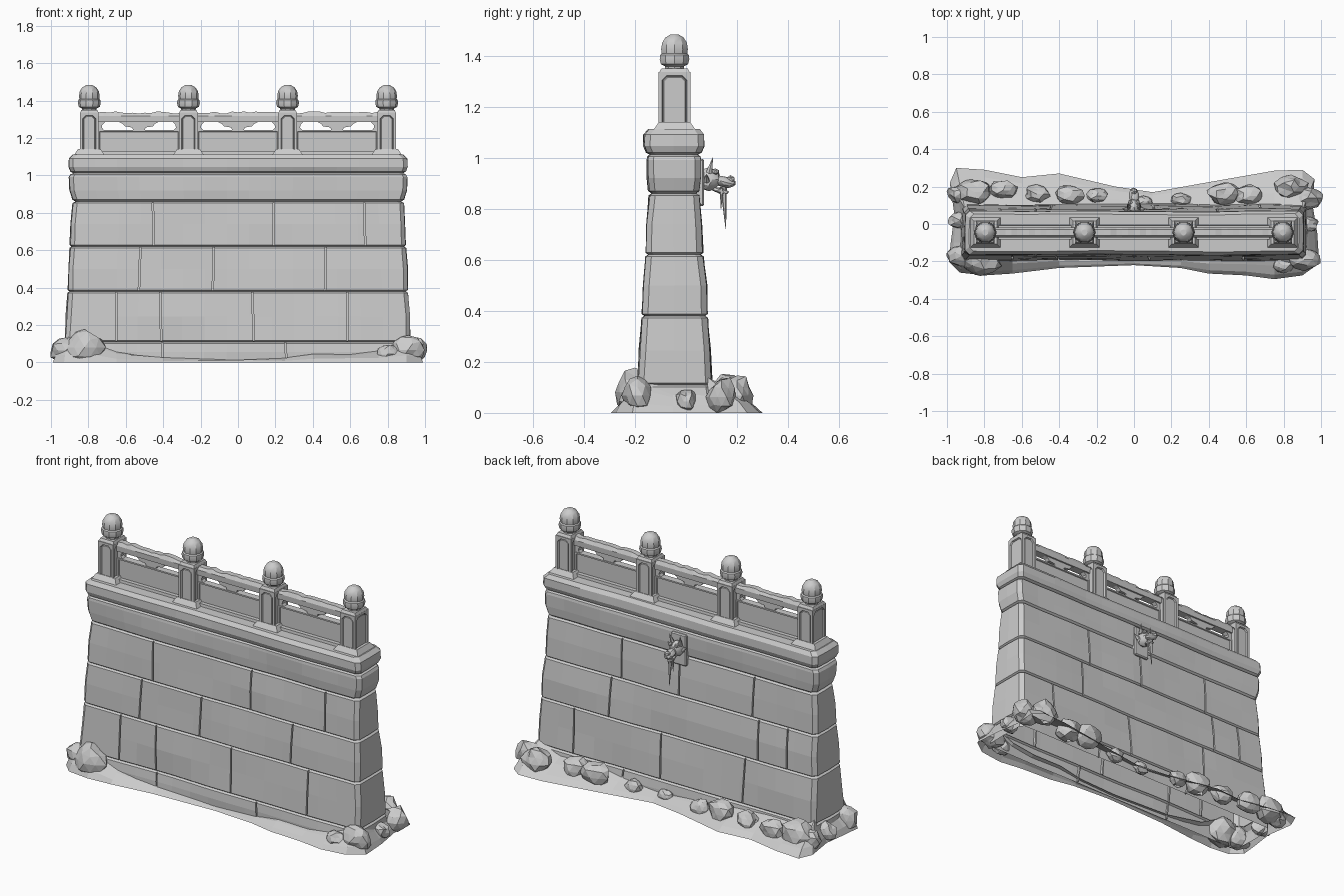
import bpy, bmesh, math, random
from mathutils import Vector, Matrix, noise

random.seed(4)
if bpy.data.objects.get("Cube"):
    bpy.data.objects.remove(bpy.data.objects["Cube"])

stone = bpy.data.materials.new("pale_grey_stone")
stone.use_nodes = True
stone.diffuse_color = (0.6, 0.6, 0.6, 1)
stone.node_tree.nodes["Principled BSDF"].inputs["Base Color"].default_value = (0.6, 0.6, 0.6, 1)
MID = -0.045  # centre line of wall and railing in y


def finish(bm, name, smooth=None):
    bmesh.ops.recalc_face_normals(bm, faces=bm.faces)
    me = bpy.data.meshes.new(name)
    bm.to_mesh(me)
    bm.free()
    ob = bpy.data.objects.new(name, me)
    bpy.context.collection.objects.link(ob)
    me.materials.append(stone)
    bpy.ops.object.select_all(action='DESELECT')
    ob.select_set(True)
    bpy.context.view_layer.objects.active = ob
    if smooth:
        bpy.ops.object.shade_smooth_by_angle(angle=math.radians(smooth))
    return ob


def loft(bm, rings, caps=(True, True)):
    rows = [[bm.verts.new(p) for p in r] for r in rings]
    n = len(rows[0])
    for a, b in zip(rows, rows[1:]):
        for i in range(n):
            j = (i + 1) % n
            bm.faces.new((a[i], a[j], b[j], b[i]))
    if caps[0]:
        bm.faces.new(rows[0][::-1])
    if caps[1]:
        bm.faces.new(rows[-1])


def rect(hx, y0, y1, z, cx=0):
    return [(cx - hx, y0, z), (cx + hx, y0, z), (cx + hx, y1, z), (cx - hx, y1, z)]


def box(bm, cx, cy, z0, z1, hx, hy, bev=0.0, top=1.0):
    part = bmesh.new()
    loft(part, [rect(hx, cy - hy, cy + hy, z0, cx), rect(hx * top, cy - hy * top, cy + hy * top, z1, cx)])
    if bev:
        bmesh.ops.bevel(part, geom=part.edges[:], offset=bev, segments=1, affect='EDGES')
    merge(bm, part)


def merge(bm, part):
    bmesh.ops.recalc_face_normals(part, faces=part.faces)
    tmp = bpy.data.meshes.new("tmp")
    part.to_mesh(tmp)
    part.free()
    bm.from_mesh(tmp)
    bpy.data.meshes.remove(tmp)


def ball(bm, centre, size, rough=0.0, sub=2, rot=None, floor=False):
    part = bmesh.new()
    bmesh.ops.create_icosphere(part, subdivisions=sub, radius=1)
    off = Vector((random.random() * 9, random.random() * 9, 0))
    for v in part.verts:
        v.co *= 1 + rough * noise.noise(v.co * 1.3 + off)
        p = Vector([a * b for a, b in zip(v.co, size)])
        v.co = (rot @ p if rot else p) + Vector(centre)
        if floor:
            v.co.z = max(v.co.z, 0)
    merge(bm, part)


def spike(bm, a, b, r, sides=6, r2=0.001):
    a, b = Vector(a), Vector(b)
    q = (b - a).to_track_quat('Z', 'Y').to_matrix().to_4x4()
    bmesh.ops.create_cone(bm, cap_ends=True, segments=sides, radius1=r, radius2=r2,
                          depth=(b - a).length, matrix=Matrix.Translation((a + b) / 2) @ q)


# Wall body: chamfered rings with a sunk groove between the courses
def wall_size(z):
    t = z / 0.86
    return 0.925 - 0.04 * t, -0.195 + 0.052 * t, 0.108 - 0.058 * t


def wall_ring(z, hx, y0, y1, c=0.022, n=15):
    xs = [-hx + c + (2 * hx - 2 * c) * i / n for i in range(n + 1)]
    ym = (y0 + y1) / 2
    pts = [(x, y0) for x in xs] + [(hx, y0 + c), (hx + 0.004, ym), (hx, y1 - c)]
    pts += [(x, y1) for x in reversed(xs)] + [(-hx, y1 - c), (-hx - 0.004, ym), (-hx, y0 + c)]
    out = []
    for x, y in pts:
        w = noise.noise(Vector((x * 3, y * 6, z * 5))) * 0.007
        out.append((x + w * (abs(x) > hx - 0.03), y + w, z))
    return out


joints = [0, 0.11, 0.38, 0.62, 0.86]
rings = []
for lo, hi in zip(joints, joints[1:]):
    for k, z in enumerate((lo, lo + 0.008, (lo + hi) / 2, hi - 0.008)):
        hx, y0, y1 = wall_size(z)
        d = 0.011 if k == 0 and lo else -0.003 * (k == 2)
        rings.append(wall_ring(z, hx - d, y0 + d, y1 - d))
for z, hx, y0, y1 in ((0.86, 0.868, -0.132, 0.038), (0.87, 0.885, -0.145, 0.05), (0.92, 0.9, -0.15, 0.056),
                      (0.99, 0.903, -0.152, 0.058), (1.005, 0.895, -0.15, 0.055), (1.012, 0.88, -0.14, 0.045),
                      (1.02, 0.895, -0.155, 0.06), (1.045, 0.905, -0.165, 0.07),
                      (1.09, 0.903, -0.163, 0.068), (1.112, 0.88, -0.145, 0.052)):
    rings.append(wall_ring(z, hx, y0, y1))
bm = bmesh.new()
loft(bm, rings)
wall = finish(bm, "wall_body")

# Upright joints between blocks, cut as thin slots on both faces
front = [(-0.4, 0.26), (-0.65, -0.41, 0.085, 0.585), (-0.53, -0.135, 0.465), (-0.45, 0.19, 0.68)]
back = [(-0.3, 0.35), (-0.44, 0.1, 0.67), (-0.72, -0.53, 0.45), (-0.48, 0.0, 0.38)]
bm = bmesh.new()
for side, rows in ((1, front), (2, back)):
    for r, row in enumerate(rows):
        for x in row:
            lean, ends = random.uniform(-0.01, 0.01), []
            for z, dx in ((joints[r] + 0.004, 0), (joints[r + 1] - 0.004, lean)):
                y = wall_size(z)[side]
                ends.append(rect(0.004, y - (0.03 if side == 1 else 0.012),
                                 y + (0.012 if side == 1 else 0.03), z, x + dx))
            loft(bm, ends)
cutter = finish(bm, "joint_cutter")
cutter.hide_render = True
mod = wall.modifiers.new("joints", 'BOOLEAN')
mod.operation, mod.solver, mod.object = 'DIFFERENCE', 'EXACT', cutter
bpy.context.view_layer.objects.active = wall
bpy.ops.object.modifier_apply(modifier="joints")
bpy.data.objects.remove(cutter)
bm = bmesh.new()
bm.from_mesh(wall.data)  # the wall is open underneath
bmesh.ops.delete(bm, geom=[f for f in bm.faces if all(v.co.z < 0.002 for v in f.verts)], context='FACES')
bm.to_mesh(wall.data)
bm.free()

# Earth skirt: outline points with the height where the earth meets the wall
outline = [(-0.99, -0.2, .14), (-0.93, -0.26, .15), (-0.8, -0.275, .15), (-0.65, -0.265, .07), (-0.4, -0.235, .025),
           (0, -0.22, .01), (0.25, -0.235, .02), (0.4, -0.265, .05), (0.6, -0.275, .05), (0.75, -0.295, .07),
           (0.9, -0.275, .13), (0.99, -0.21, .14), (0.98, -0.05, .1), (0.955, 0.1, .1), (0.965, 0.24, .14),
           (0.9, 0.29, .14), (0.75, 0.285, .09), (0.55, 0.25, .1), (0.35, 0.215, .07), (0.1, 0.17, .05),
           (-0.1, 0.2, .06), (-0.4, 0.27, .09), (-0.6, 0.25, .1), (-0.8, 0.29, .1), (-0.95, 0.3, .14),
           (-0.985, 0.22, .14), (-0.96, 0.05, .1), (-0.98, -0.1, .1)]
levels = [[], [], [], []]
for x, y, h in outline:
    inner = Vector((max(-0.905, min(0.905, x)), max(-0.175, min(0.085, y)), h))
    outer = Vector((x, y, 0))
    for lev, t, z in zip(levels, (0, 0.2, 0.6, 1), (0, 0.25, 0.6, 1)):
        p = outer.lerp(inner, t)
        p.z = h * z + (random.uniform(0, 0.012) if 0 < t < 1 else 0)
        lev.append(p)
bm = bmesh.new()
loft(bm, levels, (False, False))
finish(bm, "earth_skirt")

# Boulders heaped against the corners and the back
bm = bmesh.new()
for x, y, r in ((-0.82, -0.2, 0.09), (-0.92, -0.17, 0.07), (0.91, -0.19, 0.075), (0.8, -0.22, 0.05),
                (0.93, 0.0, 0.05), (-0.93, 0.02, 0.055), (0.93, 0.14, 0.07), (0.84, 0.2, 0.075), (0.62, 0.15, 0.07),
                (0.48, 0.16, 0.075), (0.25, 0.13, 0.045), (0.05, 0.12, 0.04), (-0.2, 0.15, 0.05),
                (-0.34, 0.15, 0.07), (-0.52, 0.16, 0.06), (-0.7, 0.18, 0.065), (-0.85, 0.17, 0.085),
                (-0.93, 0.16, 0.06)):
    ball(bm, (x, y, r * 0.9), (r * 1.15, r * 0.8, r), 0.35, floor=True)
bmesh.ops.delete(bm, geom=[f for f in bm.faces if all(v.co.z < 0.001 for v in f.verts)], context='FACES')
finish(bm, "boulders")

# Railing posts with sunken clipped-corner panels
posts = [-0.795, -0.265, 0.265, 0.795]
for n, px in enumerate(posts):
    bm = bmesh.new()
    box(bm, px, MID, 1.105, 1.335, 0.05, 0.063)
    sides = [f for f in bm.faces if abs(f.normal.z) < 0.5]
    bmesh.ops.inset_individual(bm, faces=sides, thickness=0.02)
    bmesh.ops.bevel(bm, geom=list({v for f in sides for v in f.verts}), offset=0.018, segments=1, affect='VERTICES')
    panels = [f for f in bm.faces if len(f.verts) == 8 and abs(f.normal.z) < 0.5 and f.calc_area() > 0.004]
    bmesh.ops.inset_individual(bm, faces=panels, thickness=0.004, depth=-0.01)
    bmesh.ops.inset_individual(bm, faces=panels, thickness=0.004, depth=0.005)
    box(bm, px, MID, 1.333, 1.35, 0.05, 0.06, top=0.85)
    box(bm, px, MID, 1.105, 1.14, 0.085, 0.085, top=0.72)
    finish(bm, "railing_post_%d" % (n + 1))

    # Bud finial
    bm = bmesh.new()
    profile = ((0.038, 1.345), (0.04, 1.358), (0.056, 1.366), (0.061, 1.385), (0.059, 1.402), (0.053, 1.408),
               (0.055, 1.425), (0.051, 1.45), (0.038, 1.47), (0.016, 1.483))
    loft(bm, [[(px + r * math.cos(a * math.pi / 5), MID + r * math.sin(a * math.pi / 5), z) for a in range(10)]
              for r, z in profile])
    finish(bm, "finial_%d" % (n + 1), 30)


def plate(bm, outline_xz, y, half):
    loft(bm, [[(x, y + s * half, z) for x, z in outline_xz] for s in (-1, 1)])


# Railing bays: sunken panel, openwork strip and weathered top rail
for n, (a, b) in enumerate(zip(posts, posts[1:])):
    cx, h = (a + b) / 2, (b - a) / 2 - 0.045
    bm = bmesh.new()
    box(bm, cx, MID, 1.1, 1.243, h, 0.02)
    faces = [f for f in bm.faces if abs(f.normal.y) > 0.9]
    bmesh.ops.inset_individual(bm, faces=faces, thickness=0.012)
    bmesh.ops.inset_individual(bm, faces=faces, thickness=0.004, depth=-0.006)
    box(bm, cx, MID, 1.105, 1.128, h, 0.04, top=0.93)
    finish(bm, "railing_panel_%d" % (n + 1))

    bm = bmesh.new()
    half = [(0.03, 1.24), (0.036, 1.256), (0.075, 1.262), (0.085, 1.275), (0.115, 1.29)]
    plate(bm, [(cx + x, z) for x, z in half] + [(cx - x, z) for x, z in reversed(half)], MID, 0.015)
    for s in (-1, 1):  # rounded ends of the opening
        edge = [(h, 1.24), (h - 0.035, 1.24), (h - 0.022, 1.255), (h - 0.024, 1.27), (h - 0.045, 1.29), (h, 1.29)]
        plate(bm, [(cx + s * x, z) for x, z in edge], MID, 0.015)
    finish(bm, "openwork_%d" % (n + 1))

    bm = bmesh.new()
    steps = 14
    rings = []
    for i in range(steps + 1):
        x = cx - h + 2 * h * i / steps
        z = 1.337 + random.uniform(-0.007, 0.005)
        rings.append([(x, MID + y, zz) for y, zz in ((-0.025, 1.285), (0.025, 1.285), (0.027, 1.318),
                                                      (0.016, z), (-0.016, z), (-0.027, 1.318))])
    loft(bm, rings)
    finish(bm, "top_rail_%d" % (n + 1))

# Beast-head water spout on the back
bm = bmesh.new()
box(bm, 0, 0.053, 0.81, 0.995, 0.05, 0.018, 0.006)
ball(bm, (0, 0.09, 0.915), (0.04, 0.045, 0.045), 0.2)
tilt = Matrix.Rotation(-0.25, 3, 'X')
ball(bm, (0, 0.15, 0.905), (0.027, 0.045, 0.022), 0.25, rot=tilt)
ball(bm, (0, 0.175, 0.915), (0.02, 0.018, 0.016), 0.2, 1)
ball(bm, (0, 0.135, 0.87), (0.02, 0.04, 0.012), 0.2, 1, tilt)
for s in (-1, 1):
    ball(bm, (s * 0.02, 0.115, 0.945), (0.013, 0.016, 0.013), 0, 1)
    spike(bm, (s * 0.025, 0.09, 0.94), (s * 0.035, 0.105, 1.0), 0.014)
    spike(bm, (s * 0.035, 0.08, 0.91), (s * 0.065, 0.08, 0.935), 0.014)
    spike(bm, (s * 0.012, 0.14, 0.88), (s * 0.012, 0.137, 0.8), 0.008)
finish(bm, "beast_spout", 25)
bm = bmesh.new()
spike(bm, (0, 0.147, 0.885), (0, 0.156, 0.72), 0.013)
finish(bm, "icicle")
